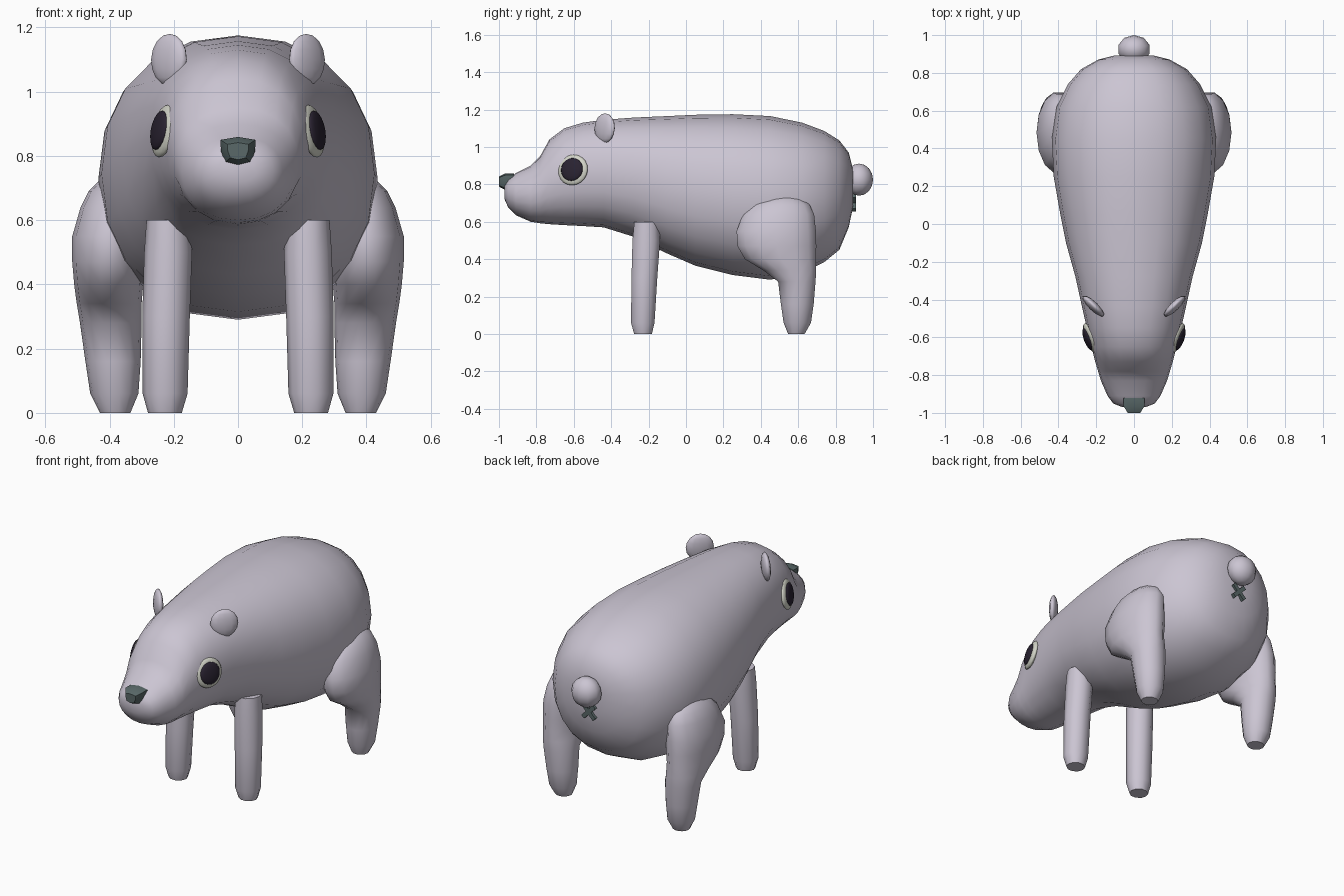
import bpy, bmesh, math
from mathutils import Vector, Matrix

if "Cube" in bpy.data.objects:
    bpy.data.objects.remove(bpy.data.objects["Cube"])


def material(name, rgb):
    m = bpy.data.materials.new(name)
    m.diffuse_color = (*rgb, 1)
    m.use_nodes = True
    m.node_tree.nodes["Principled BSDF"].inputs["Base Color"].default_value = m.diffuse_color
    return m


FUR = material("pale lavender fur", (0.60, 0.56, 0.65))
WHITE = material("eye white", (0.65, 0.66, 0.58))
BLACK = material("pupil black", (0.022, 0.016, 0.03))
DARK = material("dark grey green", (0.10, 0.14, 0.14))


def finish(bm, name, mat, smooth=180):
    bmesh.ops.recalc_face_normals(bm, faces=bm.faces)
    me = bpy.data.meshes.new(name)
    bm.to_mesh(me)
    bm.free()
    me.materials.append(mat)
    ob = bpy.data.objects.new(name, me)
    bpy.context.collection.objects.link(ob)
    bpy.ops.object.select_all(action='DESELECT')
    ob.select_set(True)
    bpy.context.view_layer.objects.active = ob
    if smooth:
        bpy.ops.object.shade_smooth_by_angle(angle=math.radians(smooth))
    return ob


def loft(name, rings, mat, smooth=180):
    """Skin a list of point rings and close both ends."""
    bm = bmesh.new()
    loops = [[bm.verts.new(p) for p in r] for r in rings]
    n = len(loops[0])
    for a, b in zip(loops, loops[1:]):
        for i in range(n):
            j = (i + 1) % n
            bm.faces.new((a[i], a[j], b[j], b[i]))
    for end in (loops[0], loops[-1]):
        bm.faces.new(end)
    return finish(bm, name, mat, smooth)


def oval(n, power=2.0):
    """Unit superellipse points."""
    pts = []
    for i in range(n):
        t = 2 * math.pi * i / n
        c, s = math.cos(t), math.sin(t)
        pts.append((math.copysign(abs(c) ** (2 / power), c),
                    math.copysign(abs(s) ** (2 / power), s)))
    return pts


def blob(name, mat, matrix, segs=16, rings=10):
    bm = bmesh.new()
    bmesh.ops.create_uvsphere(bm, u_segments=segs, v_segments=rings, radius=1, matrix=matrix)
    return finish(bm, name, mat)


def disc_matrix(centre, normal, thick, wide, high):
    """Squashed-ball matrix: thick along normal, wide sideways, high upward."""
    n = Vector(normal).normalized()
    side = Vector((0, 0, 1)).cross(n).normalized()
    up = n.cross(side)
    rot = Matrix((n, side, up)).transposed().to_4x4()
    return Matrix.Translation(centre) @ rot @ Matrix.Diagonal((thick, wide, high, 1))


# Body and head in one skin: y, half width, bottom z, top z
BODY = [(-0.97, 0.06, 0.72, 0.80), (-0.95, 0.11, 0.675, 0.83), (-0.91, 0.14, 0.635, 0.86),
        (-0.83, 0.175, 0.60, 0.90), (-0.78, 0.19, 0.592, 0.95), (-0.73, 0.205, 0.587, 1.04),
        (-0.65, 0.225, 0.582, 1.10), (-0.55, 0.25, 0.577, 1.13), (-0.44, 0.275, 0.57, 1.145),
        (-0.28, 0.31, 0.52, 1.157), (-0.10, 0.36, 0.43, 1.165), (0.05, 0.39, 0.365, 1.172),
        (0.25, 0.425, 0.315, 1.175), (0.45, 0.435, 0.29, 1.165), (0.62, 0.41, 0.325, 1.13),
        (0.74, 0.35, 0.385, 1.085), (0.82, 0.28, 0.45, 1.035), (0.87, 0.19, 0.57, 0.97),
        (0.893, 0.10, 0.68, 0.88)]
loft("body", [[(w * c, y, (lo + hi) / 2 + (hi - lo) / 2 * s) for c, s in oval(20, 2.2)]
              for y, w, lo, hi in BODY], FUR)

# Hind leg: z, y min, y max, x min, x max
HIND = [(0.0, 0.545, 0.635, 0.335, 0.43), (0.06, 0.52, 0.67, 0.31, 0.46),
        (0.16, 0.505, 0.685, 0.303, 0.475), (0.28, 0.49, 0.695, 0.30, 0.492),
        (0.34, 0.41, 0.70, 0.30, 0.502), (0.40, 0.31, 0.70, 0.295, 0.51),
        (0.47, 0.27, 0.702, 0.285, 0.516), (0.55, 0.265, 0.70, 0.28, 0.516),
        (0.64, 0.30, 0.69, 0.28, 0.49), (0.69, 0.345, 0.665, 0.29, 0.465),
        (0.72, 0.40, 0.63, 0.30, 0.435), (0.735, 0.46, 0.58, 0.33, 0.41)]
# Front leg, same layout
FRONT = [(0.0, -0.28, -0.18, 0.175, 0.28), (0.06, -0.297, -0.165, 0.157, 0.297),
         (0.30, -0.295, -0.15, 0.15, 0.298), (0.50, -0.29, -0.135, 0.143, 0.292),
         (0.60, -0.28, -0.14, 0.15, 0.285)]


def leg(name, table, side, n):
    loft(name, [[(side * ((x0 + x1) / 2 + (x1 - x0) / 2 * c),
                  (y0 + y1) / 2 + (y1 - y0) / 2 * s, z) for c, s in oval(n)]
                for z, y0, y1, x0, x1 in table], FUR, 60)


for side, tag in ((-1, "left"), (1, "right")):
    leg("hind_leg_" + tag, HIND, side, 14)
    leg("front_leg_" + tag, FRONT, side, 10)
    # Ear: thin round disc turned outward
    blob("ear_" + tag, FUR, disc_matrix((side * 0.215, -0.435, 1.10),
         (side * 0.70, -0.72, 0.05), 0.024, 0.076, 0.08), 12, 8)
    # Eye: pale disc with a dark pupil standing slightly proud
    look = Vector((side * 0.92, -0.34, 0.18)).normalized()
    centre = Vector((side * 0.232, -0.605, 0.877))
    blob("eye_white_" + tag, WHITE, disc_matrix(centre, look, 0.022, 0.085, 0.083))
    blob("pupil_" + tag, BLACK, disc_matrix(centre + look * 0.015, look, 0.016, 0.062, 0.062))

# Nose: faceted block, wide on top
NOSE = [(-0.055, 0.85), (0, 0.859), (0.055, 0.85), (0.053, 0.815), (0.04, 0.78),
        (0, 0.77), (-0.04, 0.78), (-0.053, 0.815)]
loft("nose", [[(x * k, y, 0.815 + (z - 0.815) * k) for x, z in NOSE]
              for y, k in ((-0.92, 1.0), (-0.965, 1.0), (-1.0, 0.6))], DARK, 40)

# Tail: round stub
blob("tail", FUR, Matrix.Translation((0, 0.925, 0.825)) @ Matrix.Diagonal((0.087, 0.075, 0.086, 1)), 10, 8)

# Small crossed mark below the tail
for k, turn in enumerate((45, -45)):
    bm = bmesh.new()
    bmesh.ops.create_cube(bm, size=1, matrix=Matrix.Translation((0, 0.893, 0.70))
                          @ Matrix.Rotation(math.radians(turn), 4, 'Y')
                          @ Matrix.Diagonal((0.105, 0.03, 0.024, 1)))
    finish(bm, "rear_mark_%d" % (k + 1), DARK, 0)
